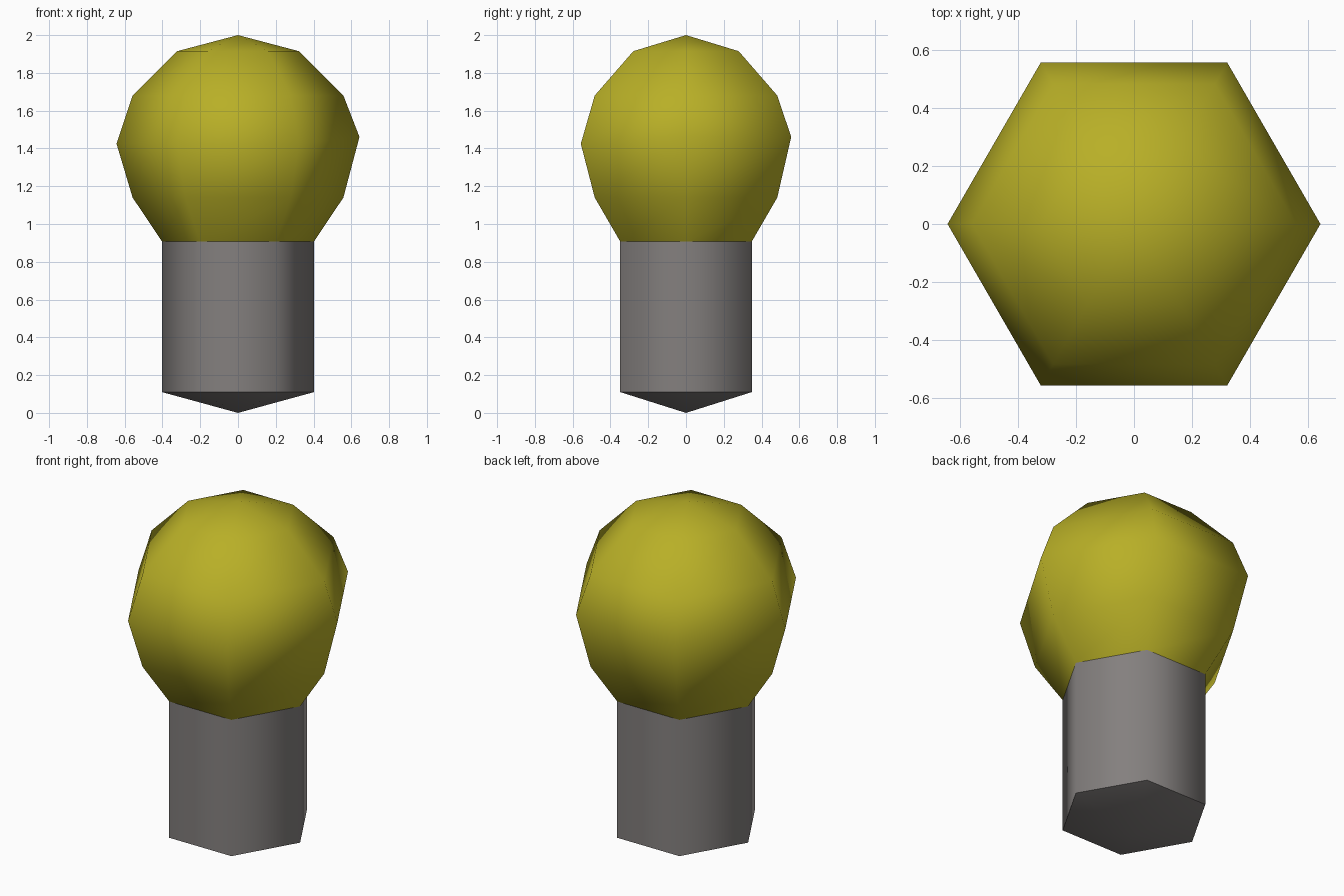
import bpy, bmesh, math

if "Cube" in bpy.data.objects:
    bpy.data.objects.remove(bpy.data.objects["Cube"])

SIDES = 6


def material(name, rgb):
    m = bpy.data.materials.new(name)
    m.diffuse_color = (*rgb, 1)
    m.use_nodes = True
    m.node_tree.nodes["Principled BSDF"].inputs["Base Color"].default_value = m.diffuse_color
    return m


def lathe(name, profile, mat, equator=None):
    """Six-sided turned solid; a radius of 0 makes a single pole point.
    The ring numbered `equator` sits a little higher on one half."""
    bm = bmesh.new()
    rings = []
    for k, (r, z) in enumerate(profile):
        if r == 0:
            rings.append([bm.verts.new((0, 0, z))] * SIDES)
            continue
        ring = []
        for i in range(SIDES):
            a = math.tau * i / SIDES
            lift = 0.036 if k == equator and i < 3 else 0
            ring.append(bm.verts.new((r * math.cos(a), r * math.sin(a), z + lift)))
        rings.append(ring)
    for low, high in zip(rings, rings[1:]):
        for i in range(SIDES):
            j = (i + 1) % SIDES
            corners = dict.fromkeys((low[i], low[j], high[j], high[i]))
            bm.faces.new(list(corners))
    bmesh.ops.recalc_face_normals(bm, faces=bm.faces)
    me = bpy.data.meshes.new(name)
    bm.to_mesh(me)
    bm.free()
    me.materials.append(mat)
    ob = bpy.data.objects.new(name, me)
    bpy.context.collection.objects.link(ob)
    bpy.ops.object.select_all(action='DESELECT')
    ob.select_set(True)
    bpy.context.view_layer.objects.active = ob
    bpy.ops.object.shade_smooth_by_angle(angle=math.radians(65))
    return ob


# Metal socket with a shallow pointed foot
lathe("socket", [(0, 0), (0.402, 0.11), (0.402, 0.907)],
      material("warm grey metal", (0.23, 0.215, 0.21)))

# Glass bulb
lathe("glass_bulb", [(0.402, 0.907), (0.558, 1.14), (0.643, 1.425),
                     (0.558, 1.68), (0.322, 1.915), (0, 2.0)],
      material("yellow glass", (0.48, 0.43, 0.02)), equator=2)
